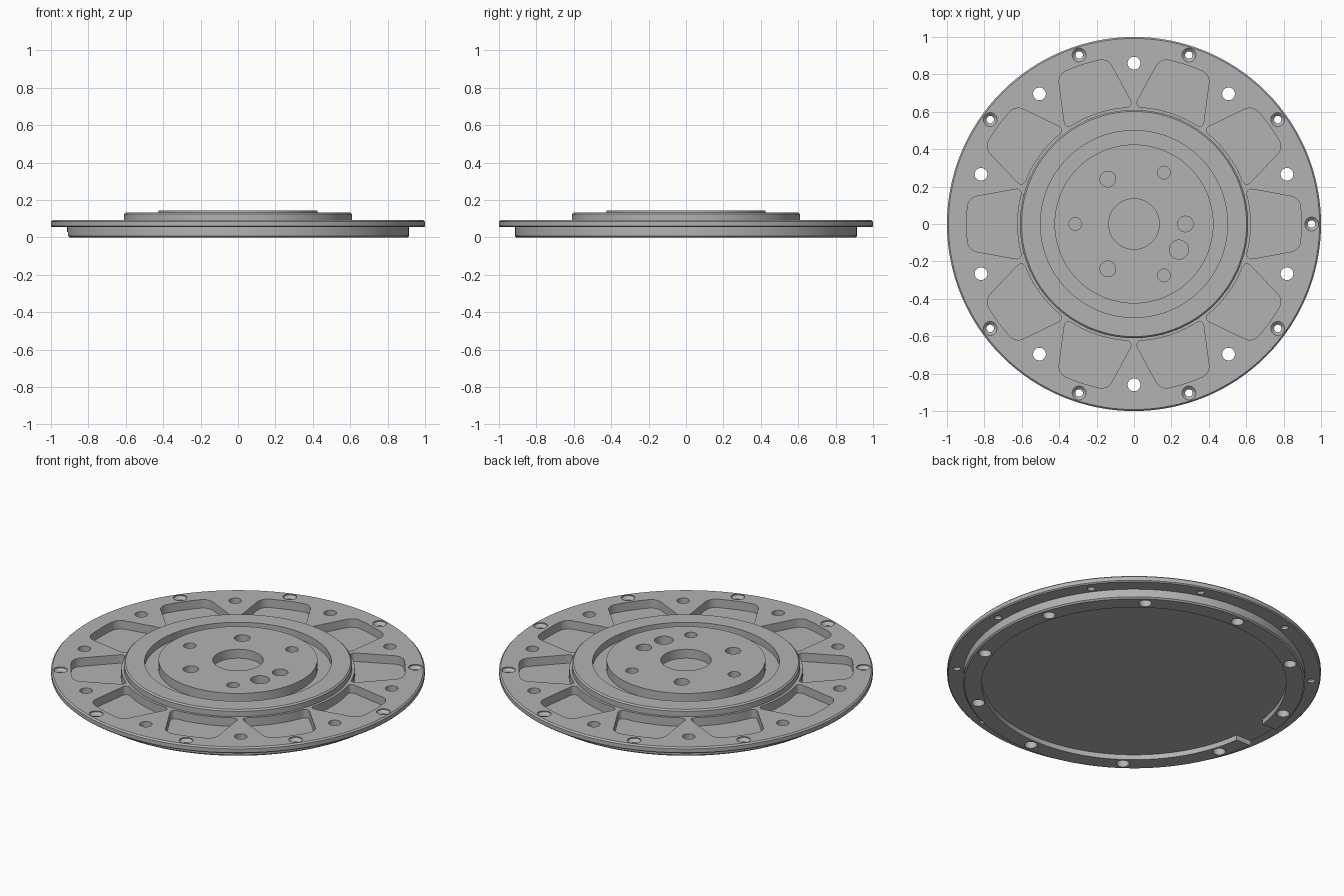
import bpy, bmesh, math
from mathutils import Matrix

old = bpy.data.objects.get("Cube")
if old:
    bpy.data.objects.remove(old, do_unlink=True)

metal = bpy.data.materials.new("plain_grey")
metal.use_nodes = True
GREY = (0.45, 0.45, 0.45, 1)
metal.diffuse_color = GREY
metal.node_tree.nodes["Principled BSDF"].inputs["Base Color"].default_value = GREY


def lathe(bm, profile, steps, at=(0, 0)):
    """Closed solid of revolution; profile runs from axis to axis as (radius, z)."""
    rings = []
    for r, z in profile:
        if r == 0:
            rings.append([bm.verts.new((at[0], at[1], z))] * steps)
        else:
            rings.append([bm.verts.new((at[0] + r * math.cos(2 * math.pi * i / steps),
                                        at[1] + r * math.sin(2 * math.pi * i / steps), z))
                          for i in range(steps)])
    for a, b in zip(rings, rings[1:]):
        for i in range(steps):
            j = (i + 1) % steps
            bm.faces.new(list(dict.fromkeys((a[i], a[j], b[j], b[i]))))


def hole(bm, x, y, r, z0, z1, steps=32):
    lathe(bm, [(0, z0), (r, z0), (r, z1), (0, z1)], steps, (x, y))


def polar(r, deg):
    return r * math.cos(math.radians(deg)), r * math.sin(math.radians(deg))


def pocket(bm, deg, z0, z1):
    """Rounded wedge-shaped prism, symmetric about the given direction."""
    part = bmesh.new()
    outer = [polar(0.895, a) for a in (-9, -6, -3, 0, 3, 6, 9)]
    inner = [polar(0.625, a) for a in (18, 12, 8, 4, 0, -4, -8, -12, -18)]
    vs = [part.verts.new((x, y, z0)) for x, y in outer + inner]
    part.faces.new(vs)
    corners = [vs[0], vs[6], vs[7], vs[-1]]
    bmesh.ops.bevel(part, geom=corners, offset=0.042, offset_type='OFFSET',
                    segments=6, profile=0.5, affect='VERTICES', clamp_overlap=True)
    ext = bmesh.ops.extrude_face_region(part, geom=part.faces[:])
    top = [g for g in ext["geom"] if isinstance(g, bmesh.types.BMVert)]
    bmesh.ops.translate(part, verts=top, vec=(0, 0, z1 - z0))
    part.transform(Matrix.Rotation(math.radians(deg), 4, 'Z'))
    tmp = bpy.data.meshes.new("pocket_tmp")
    part.to_mesh(tmp)
    part.free()
    bm.from_mesh(tmp)
    bpy.data.meshes.remove(tmp)


def finish(bm, name):
    bmesh.ops.recalc_face_normals(bm, faces=bm.faces[:])
    mesh = bpy.data.meshes.new(name)
    bm.to_mesh(mesh)
    bm.free()
    mesh.materials.append(metal)
    obj = bpy.data.objects.new(name, mesh)
    bpy.context.collection.objects.link(obj)
    return obj


TOP, HUB, GROOVE, FLOOR = 0.092, 0.132, 0.09, 0.03

# Plate body: underside recess, locating ring, flange, hub, groove, centre plateau
bm = bmesh.new()
lathe(bm, [(0, FLOOR), (0.815, FLOOR), (0.815, 0), (0.907, 0), (0.915, 0.008),
           (0.915, 0.055), (0.994, 0.055), (1, 0.061), (1, TOP - 0.008),
           (0.992, TOP), (0.61, TOP), (0.61, HUB - 0.008), (0.602, HUB),
           (0.5, HUB), (0.5, GROOVE), (0.425, GROOVE), (0.425, 0.143), (0, 0.143)], 128)
plate = finish(bm, "flange_plate")

# All cut-outs gathered in one helper
bm = bmesh.new()
for k in range(10):
    pocket(bm, 36 * k, 0.042, 0.2)
    hole(bm, *polar(0.86, 18 + 36 * k), 0.034, -0.1, 0.2)
    if k != 5:  # countersunk rim screw holes, none above the notch
        lathe(bm, [(0, -0.1), (0.02, -0.1), (0.02, 0.07), (0.037, TOP - 0.006),
                   (0.037, 0.2), (0, 0.2)], 32, polar(0.95, 36 * k))
# Blind hub holes
hole(bm, 0, 0, 0.135, 0.09, 0.2, 64)
for x, y, r in [(0.275, 0, 0.042), (-0.14, 0.24, 0.042), (-0.14, -0.24, 0.042),
                (0.16, 0.275, 0.034), (0.16, -0.275, 0.034), (-0.315, 0, 0.034),
                (0.24, -0.137, 0.051)]:
    hole(bm, x, y, r, 0.09, 0.2)
# Notch through the locating ring
bmesh.ops.create_cube(bm, size=1, matrix=Matrix.Translation((-0.87, 0, FLOOR - 0.1))
                      @ Matrix.Diagonal((0.14, 0.216, 0.2, 1)))
cutter = finish(bm, "cutout_helper")
cutter.hide_render = True
cutter.hide_viewport = True

mod = plate.modifiers.new("cutouts", 'BOOLEAN')
mod.operation = 'DIFFERENCE'
mod.solver = 'EXACT'
mod.object = cutter

# Apply the cut, drop the helper, then smooth the round walls
bpy.context.view_layer.update()
deps = bpy.context.evaluated_depsgraph_get()
cut_mesh = bpy.data.meshes.new_from_object(plate.evaluated_get(deps))
plate.modifiers.clear()
plate.data = cut_mesh
cut_mesh.name = "flange_plate"
bpy.data.objects.remove(cutter, do_unlink=True)

bpy.ops.object.select_all(action='DESELECT')
plate.select_set(True)
bpy.context.view_layer.objects.active = plate
bpy.ops.object.shade_smooth_by_angle(angle=math.radians(30))
